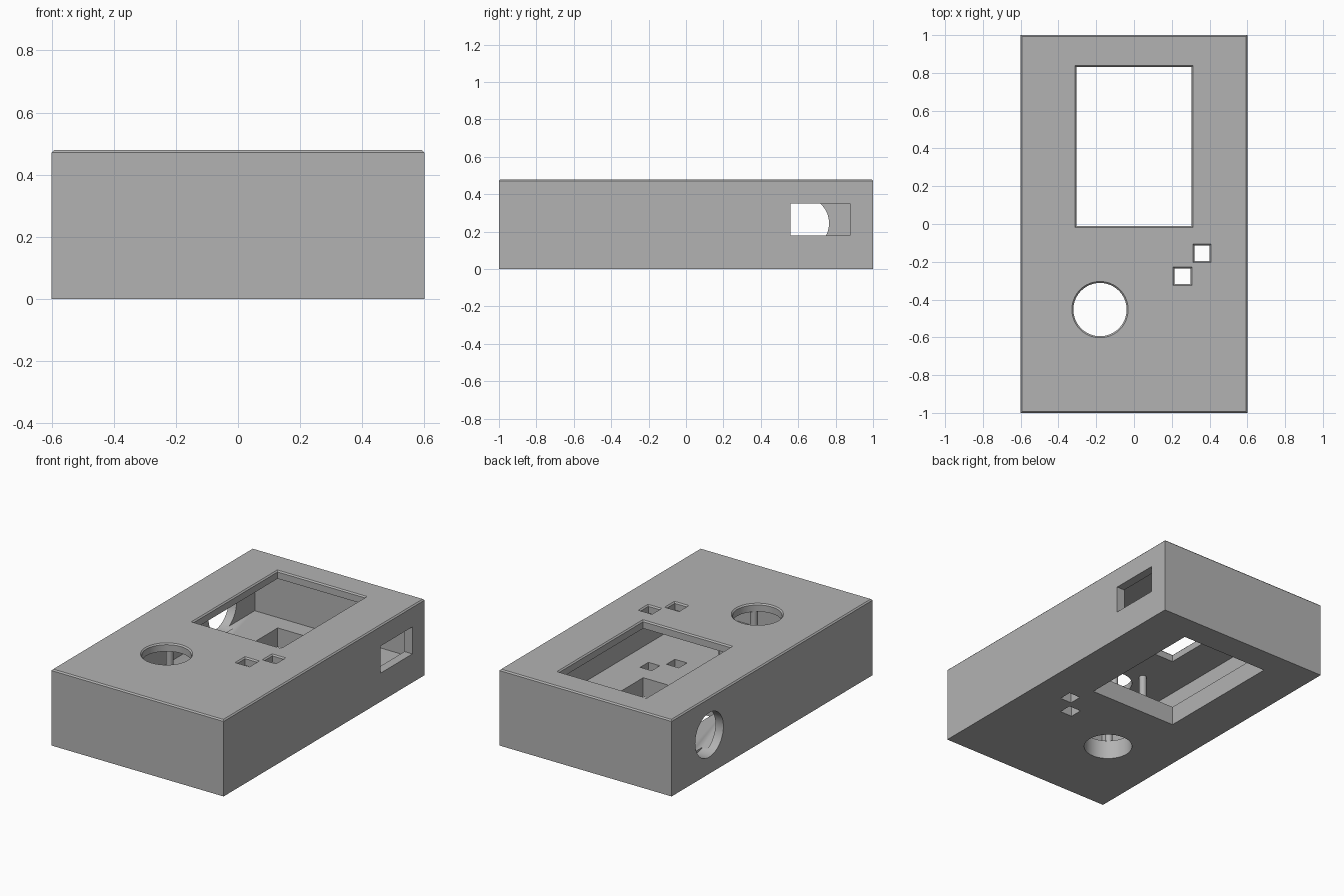
import bpy, bmesh, math
from mathutils import Matrix

if "Cube" in bpy.data.objects:
    bpy.data.objects.remove(bpy.data.objects["Cube"])

H, WALL, FLOOR, CEIL, CH = 0.48, 0.055, 0.12, 0.43, 0.008

gray = bpy.data.materials.new("plain gray")
gray.diffuse_color = (0.45, 0.45, 0.45, 1)
gray.use_nodes = True
gray.node_tree.nodes["Principled BSDF"].inputs["Base Color"].default_value = gray.diffuse_color


def loft(name, rings):
    """Solid from stacked rings of equal point count."""
    bm = bmesh.new()
    loops = [[bm.verts.new(p) for p in ring] for ring in rings]
    n = len(loops[0])
    for a, b in zip(loops, loops[1:]):
        for i in range(n):
            j = (i + 1) % n
            bm.faces.new((a[i], a[j], b[j], b[i]))
    bm.faces.new(loops[0][::-1])
    bm.faces.new(loops[-1])
    bmesh.ops.recalc_face_normals(bm, faces=bm.faces)
    me = bpy.data.meshes.new(name)
    bm.to_mesh(me)
    bm.free()
    ob = bpy.data.objects.new(name, me)
    bpy.context.collection.objects.link(ob)
    me.materials.append(gray)
    return ob


def rect(x0, x1, y0, y1, z, d=0.0):
    return [(x0 - d, y0 - d, z), (x1 + d, y0 - d, z), (x1 + d, y1 + d, z), (x0 - d, y1 + d, z)]


def circle(cx, cy, r, z, n=64):
    return [(cx + r * math.cos(2 * math.pi * i / n), cy + r * math.sin(2 * math.pi * i / n), z)
            for i in range(n)]


def box(name, x0, x1, y0, y1, z0, z1):
    return loft(name, [rect(x0, x1, y0, y1, z0), rect(x0, x1, y0, y1, z1)])


def through_rings(ring):
    """Rings through the full height, flared at the top rim; ring(z, d)."""
    return [ring(-0.1, 0), ring(H - CH, 0), ring(H, CH), ring(H + 0.05, CH)]


# Outer shell with a small chamfer round the top
case = loft("case", [rect(-.6, .6, -1, 1, 0), rect(-.6, .6, -1, 1, H - CH),
                     rect(-.6, .6, -1, 1, H, -CH)])

# Hollow interior
cutters = [box("cavity_cutter", -.6 + WALL, .6 - WALL, -1 + WALL, 1 - WALL, FLOOR, CEIL)]

# Screen window and two button holes, through top and bottom
for name, b in (("window_cutter", (-.305, .305, -.01, .83)),
                ("button_cutter_a", (.32, .40, -.197, -.115)),
                ("button_cutter_b", (.215, .30, -.317, -.235))):
    cutters.append(loft(name, through_rings(lambda z, d: rect(*b, z, d))))

# Round hole, through top and bottom
cutters.append(loft("round_hole_cutter", through_rings(lambda z, d: circle(-.18, -.453, .141 + d, z))))

# Rectangular port in the right wall
cutters.append(box("port_cutter", .5, .7, .56, .878, .18, .35))

# Round port in the left wall
side = loft("side_hole_cutter", [circle(0, 0, .14, -.08), circle(0, 0, .14, .08)])
side.data.transform(Matrix.Translation((-.59, .625, .245)) @ Matrix.Rotation(math.pi / 2, 4, 'Y'))
cutters.append(side)

bpy.context.view_layer.objects.active = case
for c in cutters:
    m = case.modifiers.new(c.name, 'BOOLEAN')
    m.operation, m.solver, m.object = 'DIFFERENCE', 'EXACT', c
    bpy.ops.object.modifier_apply(modifier=m.name)
    bpy.data.objects.remove(c)

# Four mounting posts around the round hole
posts = [loft("mounting_post", [circle(x, y, .022, FLOOR - .01, 24), circle(x, y, .022, CEIL + .01, 24)])
         for x in (-.29, -.07) for y in (-.577, -.264)]

# Smooth the round surfaces, keep edges sharp
for ob in [case] + posts:
    ob.select_set(True)
bpy.ops.object.shade_smooth_by_angle(angle=math.radians(30))
